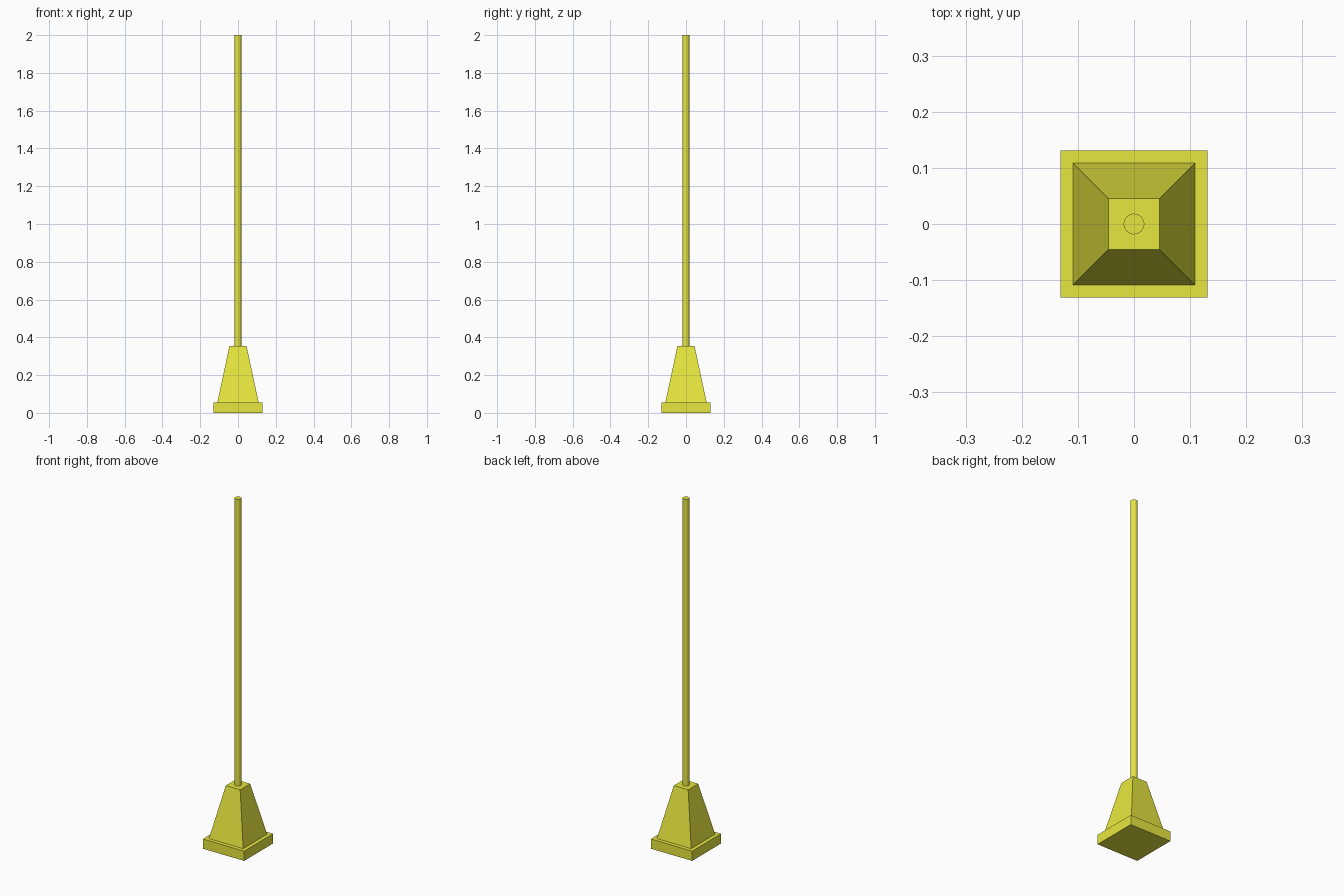
import bpy, math

if "Cube" in bpy.data.objects:
    bpy.data.objects.remove(bpy.data.objects["Cube"])

yellow = bpy.data.materials.new("yellow")
yellow.diffuse_color = (0.8, 0.8, 0.05, 1)
yellow.use_nodes = True
yellow.node_tree.nodes["Principled BSDF"].inputs["Base Color"].default_value = yellow.diffuse_color


def tapered(name, sides, r_bottom, r_top, z0, z1, turn=0.0):
    """Upright prism, frustum or cylinder between two heights."""
    bpy.ops.mesh.primitive_cone_add(vertices=sides, radius1=r_bottom, radius2=r_top,
                                    depth=z1 - z0, location=(0, 0, (z0 + z1) / 2),
                                    rotation=(0, 0, turn))
    ob = bpy.context.object
    ob.name = name
    ob.data.materials.append(yellow)
    bpy.ops.object.transform_apply(location=False, rotation=True, scale=False)
    return ob


R2 = math.sqrt(2)  # half width -> corner radius for square parts
PLINTH_TOP, BASE_TOP = 0.056, 0.353

# Square plinth and tapered square base
tapered("plinth", 4, 0.131 * R2, 0.131 * R2, 0, PLINTH_TOP, math.pi / 4)
tapered("tapered_base", 4, 0.109 * R2, 0.0455 * R2, PLINTH_TOP, BASE_TOP, math.pi / 4)

# Slim round pole
tapered("pole", 24, 0.0185, 0.0185, BASE_TOP, 2.0)
bpy.ops.object.shade_smooth_by_angle(angle=math.radians(30))
